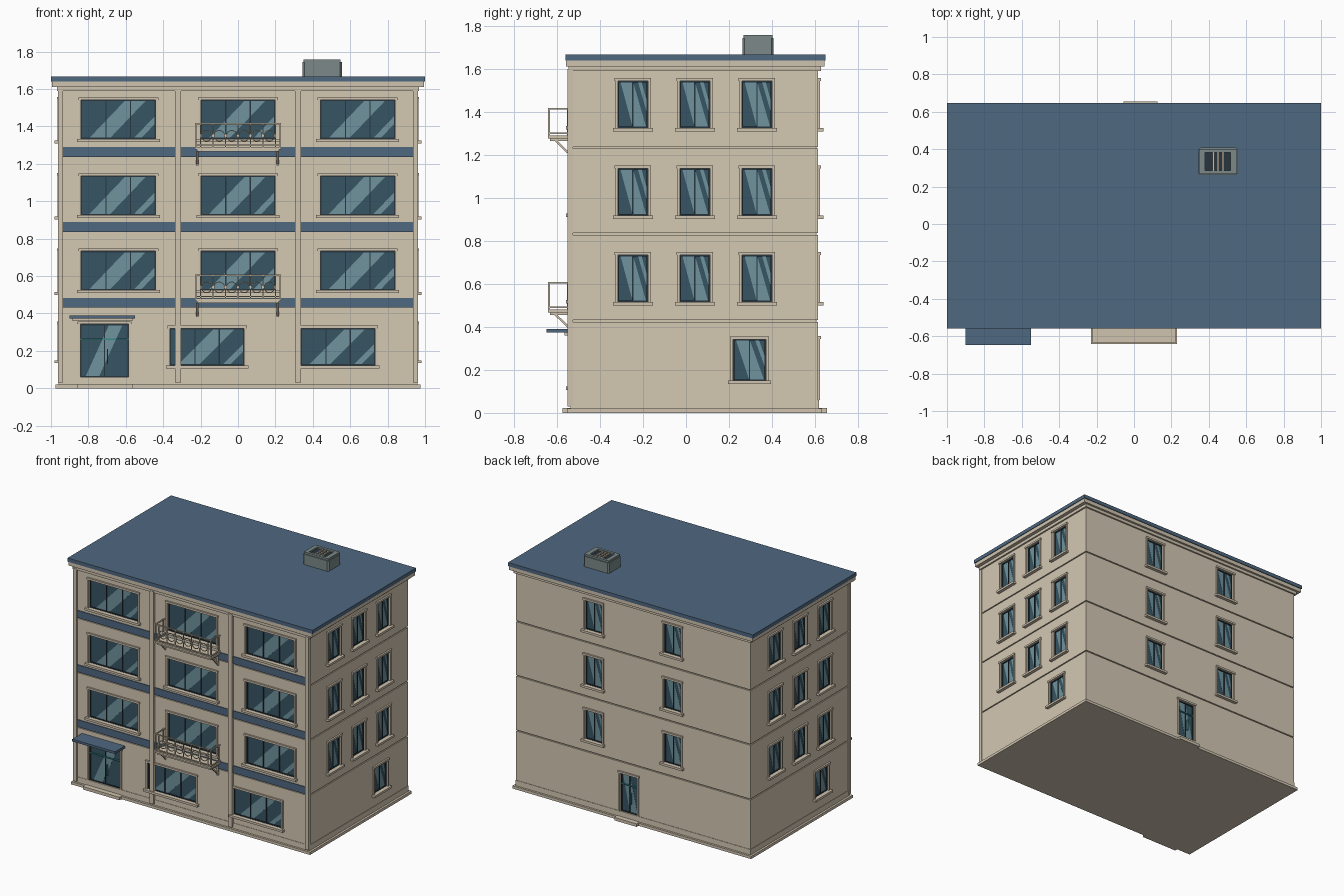
import bpy, bmesh, math

if "Cube" in bpy.data.objects:
    bpy.data.objects.remove(bpy.data.objects["Cube"])

W, YF, YB = 0.957, -0.535, 0.615          # wall half width, front and back planes

# Wall frames: u runs right as seen from outside, d is outward, z is up
FRAMES = {
    'front': lambda u, d, z: (u, YF - d, z),
    'back': lambda u, d, z: (-u, YB + d, z),
    'right': lambda u, d, z: (W + d, u, z),
    'left': lambda u, d, z: (-W - d, -u, z),
    'top': lambda u, d, z: (u, z, d),     # plan outlines, extruded upward
}
COLORS = {
    'wall': (0.66, 0.58, 0.45), 'trim': (0.63, 0.55, 0.43), 'blue': (0.08, 0.14, 0.22),
    'glass': (0.037, 0.09, 0.125), 'shine': (0.16, 0.29, 0.34), 'dark': (0.02, 0.035, 0.05),
    'metal': (0.2, 0.25, 0.25), 'teal': (0.04, 0.25, 0.25),
}
mats = {}
for k, c in COLORS.items():
    mats[k] = bpy.data.materials.new(k)
    mats[k].diffuse_color = (*c, 1)
parts = {}


def prism(name, mat, frame, pts, d0, d1):
    bm = parts.setdefault(name, (bmesh.new(), mat))[0]
    f = FRAMES[frame]
    a = [bm.verts.new(f(u, d0, z)) for u, z in pts]
    b = [bm.verts.new(f(u, d1, z)) for u, z in pts]
    bm.faces.new(a)
    bm.faces.new(b)
    n = len(pts)
    for i in range(n):
        j = (i + 1) % n
        bm.faces.new((a[i], a[j], b[j], b[i]))


def box(name, mat, frame, u0, u1, z0, z1, d0, d1):
    prism(name, mat, frame, [(u0, z0), (u1, z0), (u1, z1), (u0, z1)], d0, d1)


def block(name, mat, x0, x1, y0, y1, z0, z1):
    box(name, mat, 'top', x0, x1, y0, y1, z0, z1)


def ring_slab(name, mat, out, z0, z1):
    block(name, mat, -W - out, W + out, YF - out, YB + out, z0, z1)


def opening(fr, u0, u1, z0, z1, mullions, shine, kind='window'):
    # Pocket, glass and glints
    box('opening_cutter', 'wall', fr, u0, u1, z0, z1, -0.02, 0.05)
    box(fr + '_glass', 'glass', fr, u0, u1, z0, z1, -0.024, -0.013)
    w, h = u1 - u0, z1 - z0
    for s in shine:
        prism(fr + '_glass_glints', 'shine', fr, [(u0 + a * w, z0 + b * h) for a, b in s], -0.014, -0.012)
    # Dark sash bars
    sash, t = fr + '_sash', 0.006
    box(sash, 'dark', fr, u0, u1, z0, z0 + t, -0.02, -0.006)
    box(sash, 'dark', fr, u0, u1, z1 - t, z1, -0.02, -0.006)
    for i in range(mullions + 2):
        c = u0 + t / 2 + (w - t) * i / (mullions + 1)
        box(sash, 'dark', fr, c - t / 2, c + t / 2, z0, z1, -0.02, -0.006)
    # Surround and sill
    trim, s = fr + '_surround', 0.012
    box(trim, 'trim', fr, u0 - s, u0, z0, z1, -0.002, 0.008)
    box(trim, 'trim', fr, u1, u1 + s, z0, z1, -0.002, 0.008)
    box(trim, 'trim', fr, u0 - s - 0.003, u1 + s + 0.003, z1, z1 + 0.014, -0.002, 0.012)
    if kind == 'window':
        box(fr + '_sills', 'trim', fr, u0 - 0.023, u1 + 0.023, z0 - 0.016, z0, -0.002, 0.024)
    else:
        box(fr + '_door_rail', 'teal', fr, u0, u1, z1 - 0.085, z1 - 0.077, -0.02, -0.004)
        c = (u0 + u1) / 2
        box(fr + '_door_handle', 'teal', fr, c + 0.012, c + 0.018, z0 + 0.07, z0 + 0.15, -0.013, 0.004)
        box(fr + '_door_step', 'trim', fr, u0 - 0.02, u1 + 0.02, 0, 0.022, 0, 0.04)


WIDE = [[(.1, 0), (.38, 0), (.88, 1), (.6, 1)], [(.7, 0), (.8, 0), (1, .4), (1, .6)]]
TALL = [[(.5, 0), (.95, 0), (.5, 1), (.08, 1)], [(1, .25), (1, .5), (.78, 1), (.66, 1)]]

# Storeys with shadow gaps between them
levels = [0.02, 0.427, 0.832, 1.233, 1.62]
g = 0.004
for i in range(4):
    ring_slab(f'storey_{i + 1}', 'wall', 0, levels[i] + (g if i else 0), levels[i + 1] - g)
for z in levels[1:4]:
    ring_slab('gap_core', 'wall', -0.008, z - g, z + g)
ring_slab('base_course', 'trim', 0.018, 0, 0.02)
ring_slab('plinth', 'wall', 0.003, 0.02, 0.06)

# Cornice and roof
ring_slab('cornice_lower', 'trim', 0.012, 1.59, 1.612)
block('cornice_upper', 'trim', -0.995, 0.995, -0.557, 0.643, 1.612, 1.64)
block('roof', 'blue', -1, 1, -0.56, 0.648, 1.64, 1.667)

# Front, side and back windows
for z0 in (0.525, 0.927, 1.334):
    for c in (-0.64, 0, 0.64):
        opening('front', c - 0.199, c + 0.199, z0, z0 + 0.208, 2, WIDE)
    zs = z0 - 0.009
    for c in (-0.247, 0.041, 0.33):
        opening('right', c - 0.07, c + 0.07, zs, zs + 0.218, 1, TALL)
        v = -0.08 + c
        opening('left', v - 0.07, v + 0.07, zs, zs + 0.218, 1, TALL)
    for c in (-0.322, 0.322):
        opening('back', c - 0.07, c + 0.07, zs, zs + 0.218, 1, TALL)
for u0 in (-0.363, 0.337):
    opening('front', u0, u0 + 0.396, 0.123, 0.321, 2, WIDE)
opening('right', 0.219, 0.372, 0.15, 0.342, 1, TALL)
opening('left', 0.139, 0.292, 0.15, 0.342, 1, TALL)

# Doors and entrance canopy
opening('front', -0.842, -0.585, 0.06, 0.343, 1, WIDE[:1], 'door')
opening('back', -0.105, 0.035, 0.06, 0.343, 1, TALL[:1], 'door')
box('canopy', 'blue', 'front', -0.9, -0.55, 0.373, 0.39, 0, 0.113)
box('canopy_support', 'trim', 'front', -0.885, -0.565, 0.36, 0.373, 0, 0.03)

# Front pilasters and blue bands
for a, b in ((-0.963, -0.935), (-0.337, -0.305), (0.305, 0.337), (0.935, 0.963)):
    box('pilasters', 'trim', 'front', a, b, 0.03, 1.6, -0.01, 0.016)
for a, b in ((-0.935, -0.337), (-0.305, 0.305), (0.337, 0.935)):
    for z in levels[1:4]:
        box('blue_bands', 'blue', 'front', a, b, z + 0.004, z + 0.057, -0.005, 0.005)

# Balconies
for b in (1.265, 0.455):
    box('balcony_floor', 'trim', 'front', -0.22, 0.22, b, b + 0.012, 0, 0.098)
    box('balcony_floor', 'trim', 'front', -0.23, 0.23, b + 0.012, b + 0.025, 0, 0.106)
    for z in (b + 0.032, b + 0.146):
        box('balcony_rails', 'trim', 'front', -0.23, 0.23, z, z + 0.007, 0.098, 0.106)
        for x in (-0.23, 0.222):
            box('balcony_rails', 'trim', 'front', x, x + 0.008, z, z + 0.007, 0, 0.106)
    for x in (-0.23, 0.222):
        for d in (0.01, 0.098):
            box('balcony_posts', 'trim', 'front', x, x + 0.008, b + 0.025, b + 0.15, d, d + 0.008)
        # Diagonal and upright bracket below the floor
        prism('balcony_brackets', 'trim', 'right',
              [(-0.612, b), (-0.598, b), (-0.535, b - 0.06), (-0.535, b - 0.074)],
              x * 0.95 - 0.005 - W, x * 0.95 + 0.007 - W)
        box('balcony_brackets', 'trim', 'front', x * 0.95 - 0.005, x * 0.95 + 0.007, b - 0.075, b, 0, 0.01)
    for i in range(-3, 4):
        x = i * 0.067
        box('balusters', 'trim', 'front', x - 0.003, x + 0.003, b + 0.025, b + 0.15, 0.099, 0.105)
        if i < 3:                          # ornamental ring between balusters
            n, cx, cz = 16, x + 0.0335, b + 0.085
            for k in range(n):
                p = [(math.cos(math.tau * j / n), math.sin(math.tau * j / n)) for j in (k, k + 1)]
                prism('balustrade_rings', 'trim', 'front',
                      [(cx + r * q[0], cz + r * q[1]) for r, q in
                       ((0.026, p[0]), (0.031, p[0]), (0.031, p[1]), (0.026, p[1]))], 0.1, 0.104)

# Rooftop ventilation unit
c = 0.01
x0, x1, y0, y1 = 0.345, 0.555, 0.262, 0.408
prism('vent_body', 'metal', 'top', [(x0 + c, y0), (x1 - c, y0), (x1, y0 + c), (x1, y1 - c),
      (x1 - c, y1), (x0 + c, y1), (x0, y1 - c), (x0, y0 + c)], 1.667, 1.744)
x0, x1, y0, y1 = x0 + 0.006, x1 - 0.006, y0 + 0.006, y1 - 0.006
for r in ((x0, 0.38, y0, y1), (0.516, x1, y0, y1), (0.38, 0.516, y0, 0.287), (0.38, 0.516, 0.383, y1)):
    block('vent_rim', 'metal', *r, 1.744, 1.758)
block('vent_opening', 'dark', 0.38, 0.516, 0.287, 0.383, 1.743, 1.746)
for x in (0.425, 0.45, 0.475):
    block('vent_slats', 'trim', x - 0.005, x + 0.005, 0.287, 0.383, 1.745, 1.755)

# Turn every collected part into an object
objs = {}
for name, (bm, mat) in parts.items():
    bmesh.ops.recalc_face_normals(bm, faces=bm.faces)
    me = bpy.data.meshes.new(name)
    bm.to_mesh(me)
    bm.free()
    me.materials.append(mats[mat])
    objs[name] = bpy.data.objects.new(name, me)
    bpy.context.collection.objects.link(objs[name])

# Cut the window and door pockets into the storeys
cutter = objs['opening_cutter']
cutter.hide_render = True
for i in range(4):
    ob = objs[f'storey_{i + 1}']
    m = ob.modifiers.new('pockets', 'BOOLEAN')
    m.object, m.operation, m.solver = cutter, 'DIFFERENCE', 'EXACT'
    bpy.context.view_layer.objects.active = ob
    bpy.ops.object.modifier_apply(modifier=m.name)
bpy.data.objects.remove(cutter)

for m in bpy.data.materials:
    if m.users and not m.is_grease_pencil:
        m.use_nodes = True
        m.node_tree.nodes["Principled BSDF"].inputs["Base Color"].default_value = m.diffuse_color
